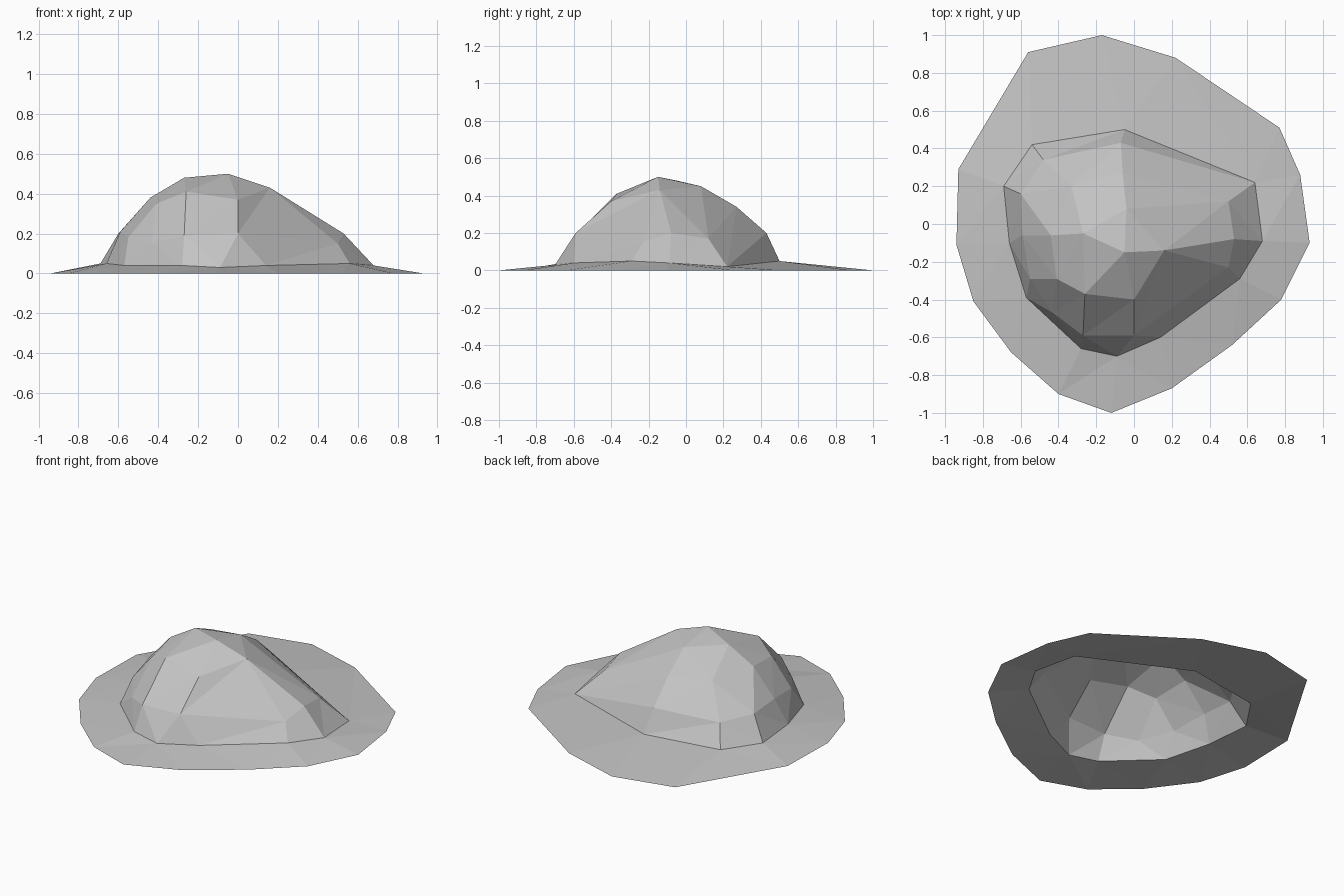
import bpy
import bmesh
from mathutils import Vector

default_cube = bpy.data.objects.get("Cube")
if default_cube:
    bpy.data.objects.remove(default_cube, do_unlink=True)

# One plain stone colour
stone = bpy.data.materials.new("stone_grey")
stone.use_nodes = True
grey = (0.55, 0.55, 0.55, 1.0)
stone.diffuse_color = grey
shader = next(n for n in stone.node_tree.nodes if n.type == "BSDF_PRINCIPLED")
shader.inputs["Base Color"].default_value = grey
shader.inputs["Roughness"].default_value = 0.9


def stitch(bm, outer, inner):
    """Fill the band between two contours, always taking the shorter diagonal."""
    count_a, count_b = len(outer), len(inner)
    i = j = 0
    while i < count_a or j < count_b:
        a, a_next = outer[i % count_a], outer[(i + 1) % count_a]
        b, b_next = inner[j % count_b], inner[(j + 1) % count_b]
        step_outer = (a_next.co - b.co).length <= (a.co - b_next.co).length
        if j == count_b or (i < count_a and step_outer):
            bm.faces.new((a, a_next, b))
            i += 1
        else:
            bm.faces.new((a, b_next, b))
            j += 1


def contour_shell(name, contours, capped):
    """Build an open faceted shell from contours given in hundredths of a unit."""
    bm = bmesh.new()
    rings = [[bm.verts.new(Vector(p) / 100) for p in ring] for ring in contours]
    for outer, inner in zip(rings, rings[1:]):
        stitch(bm, outer, inner)
    if capped:
        bm.faces.new(rings[-1])
    bmesh.ops.remove_doubles(bm, verts=bm.verts[:], dist=0.001)
    mesh = bpy.data.meshes.new(name)
    bm.to_mesh(mesh)
    bm.free()
    mesh.materials.append(stone)
    shell = bpy.data.objects.new(name, mesh)
    bpy.context.collection.objects.link(shell)
    return shell


# Contours run counter-clockwise from the front left corner
ground_outline = [(-85, -41), (-65, -68), (-40, -90), (-12, -100), (20, -87),
                  (52, -64), (78, -40), (93, -10), (88, 26), (77, 51),
                  (22, 88), (-17, 100), (-56, 91), (-93, 29), (-94, -11)]
ground = [(x, y, 0) for x, y in ground_outline]

foot = [(-57, -39, 4), (-28, -66, 4), (-9, -70, 3), (14, -60, 4),
        (56, -29, 5), (68, -9, 4), (64, 22, 2), (-5, 50, 5),
        (-54, 42, 5), (-69, 20, 5), (-66, -10, 5)]

waist = [(-55, -29, 18), (-43, -47, 15), (-27, -59, 19), (0, -59, 20),
         (50, -23, 15), (53, -8, 20), (50, 12, 17), (64, 22, 2),
         (-7, 43, 20), (-48, 34, 18), (-60, 16, 20), (-59, -6, 21)]

shoulder = [(-41, -29, 35), (-26, -37, 41), (0, -40, 37), (16, -14, 43),
            (-4, 8, 45), (-6, 27, 34), (-33, 20, 36), (-44, -6, 38)]

crown = [(-27, -5, 48), (-5, -15, 50), (-4, 8, 45)]

# Shallow skirt of earth around the foot, and the hollow faceted boulder
contour_shell("ground_skirt", [ground, foot], capped=False)
contour_shell("boulder", [foot, waist, shoulder, crown], capped=True)
